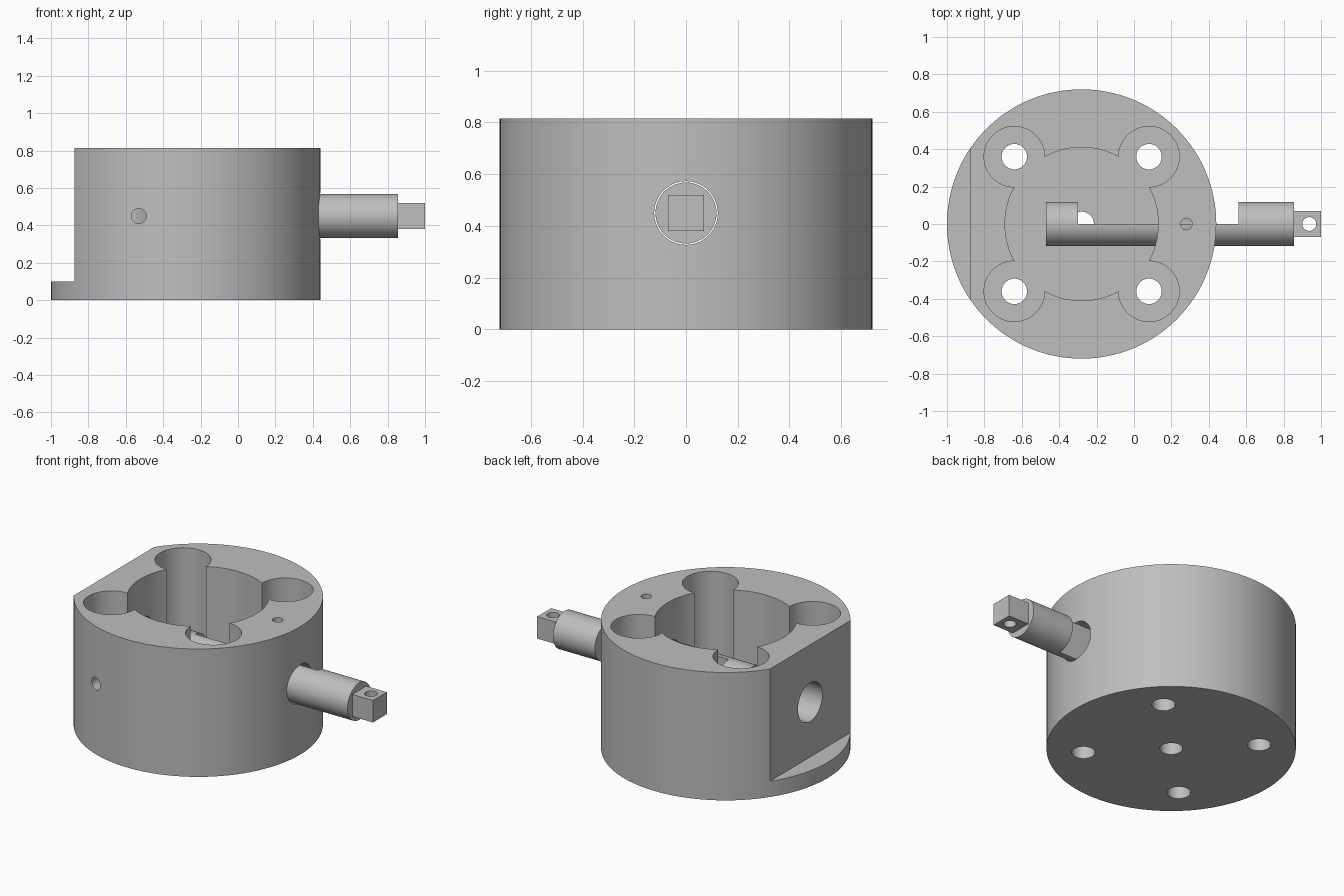
import bpy
from math import pi, radians

cube = bpy.data.objects.get("Cube")
if cube:
    bpy.data.objects.remove(cube, do_unlink=True)

metal = bpy.data.materials.new("machined grey")
GREY = (0.52, 0.52, 0.52, 1)
metal.use_nodes = True
metal.diffuse_color = GREY
metal.node_tree.nodes["Principled BSDF"].inputs["Base Color"].default_value = GREY

TURN = {"x": (0, pi / 2, 0), "y": (pi / 2, 0, 0), "z": (0, 0, 0)}


def rod(name, radius, axis, start, end, centre, sides=64):
    """Cylinder along an axis; centre holds the two other coordinates."""
    loc = list(centre)
    loc.insert("xyz".index(axis), (start + end) / 2)
    bpy.ops.mesh.primitive_cylinder_add(vertices=sides, radius=radius, depth=end - start,
                                        location=loc, rotation=TURN[axis])
    ob = bpy.context.object
    ob.name = name
    ob.data.materials.append(metal)
    return ob


def block(name, low, high):
    bpy.ops.mesh.primitive_cube_add(size=1, location=[(a + b) / 2 for a, b in zip(low, high)])
    ob = bpy.context.object
    ob.name = name
    ob.scale = [b - a for a, b in zip(low, high)]
    ob.data.materials.append(metal)
    return ob


def cut(target, cutter):
    """Subtract the cutter, then discard it."""
    cutter.hide_render = True
    bpy.ops.object.select_all(action="DESELECT")
    bpy.context.view_layer.objects.active = target
    target.select_set(True)
    mod = target.modifiers.new("cut", "BOOLEAN")
    mod.operation = "DIFFERENCE"
    mod.solver = "EXACT"
    mod.object = cutter
    bpy.ops.object.modifier_apply(modifier=mod.name)
    bpy.data.objects.remove(cutter, do_unlink=True)


def finish(ob):
    bpy.ops.object.select_all(action="DESELECT")
    bpy.context.view_layer.objects.active = ob
    ob.select_set(True)
    bpy.ops.object.shade_smooth_by_angle(angle=radians(30))


CX, HEIGHT, FLOOR, AXIS_Z = -0.28, 0.815, 0.22, 0.45

# Round housing with a flat on one side, above a base ledge
housing = rod("housing", 0.72, "z", 0, HEIGHT, (CX, 0), 128)
cut(housing, block("flat_cutter", (-1.2, -1, 0.1), (-0.875, 1, 1)))

# Central pocket with four corner lobes and their bolt holes
cut(housing, rod("pocket_cutter", 0.41, "z", FLOOR, 1, (CX, 0), 96))
for sx in (-1, 1):
    for sy in (-1, 1):
        spot = (CX + sx * 0.36, sy * 0.36)
        cut(housing, rod("lobe_cutter", 0.162, "z", FLOOR, 1, spot))
        cut(housing, rod("bolt_cutter", 0.068, "z", -0.1, 0.5, spot, 48))
cut(housing, rod("drain_cutter", 0.066, "z", -0.1, 0.5, (CX, 0), 48))

# Shaft bore through both walls, pin hole from the top, set screw hole in front
cut(housing, rod("bore_cutter", 0.123, "x", -1.1, 0.6, (0, AXIS_Z)))
cut(housing, rod("pin_cutter", 0.031, "z", AXIS_Z, 1, (0.28, 0), 32))
cut(housing, rod("screw_cutter", 0.04, "y", -0.8, -0.42, (-0.53, AXIS_Z), 32))
finish(housing)

# Shaft, milled away to half its width along the middle
shaft = rod("shaft", 0.118, "x", -0.47, 0.855, (0, AXIS_Z))
cut(shaft, block("half_cutter", (-0.3, 0, 0.2), (0.56, 0.3, 0.7)))
finish(shaft)

# Square drive end with a cross hole
drive = block("square_drive", (0.855, -0.07, AXIS_Z - 0.07), (1, 0.07, AXIS_Z + 0.07))
cut(drive, rod("cross_hole_cutter", 0.037, "z", 0.2, 0.7, (0.937, 0), 32))
finish(drive)
